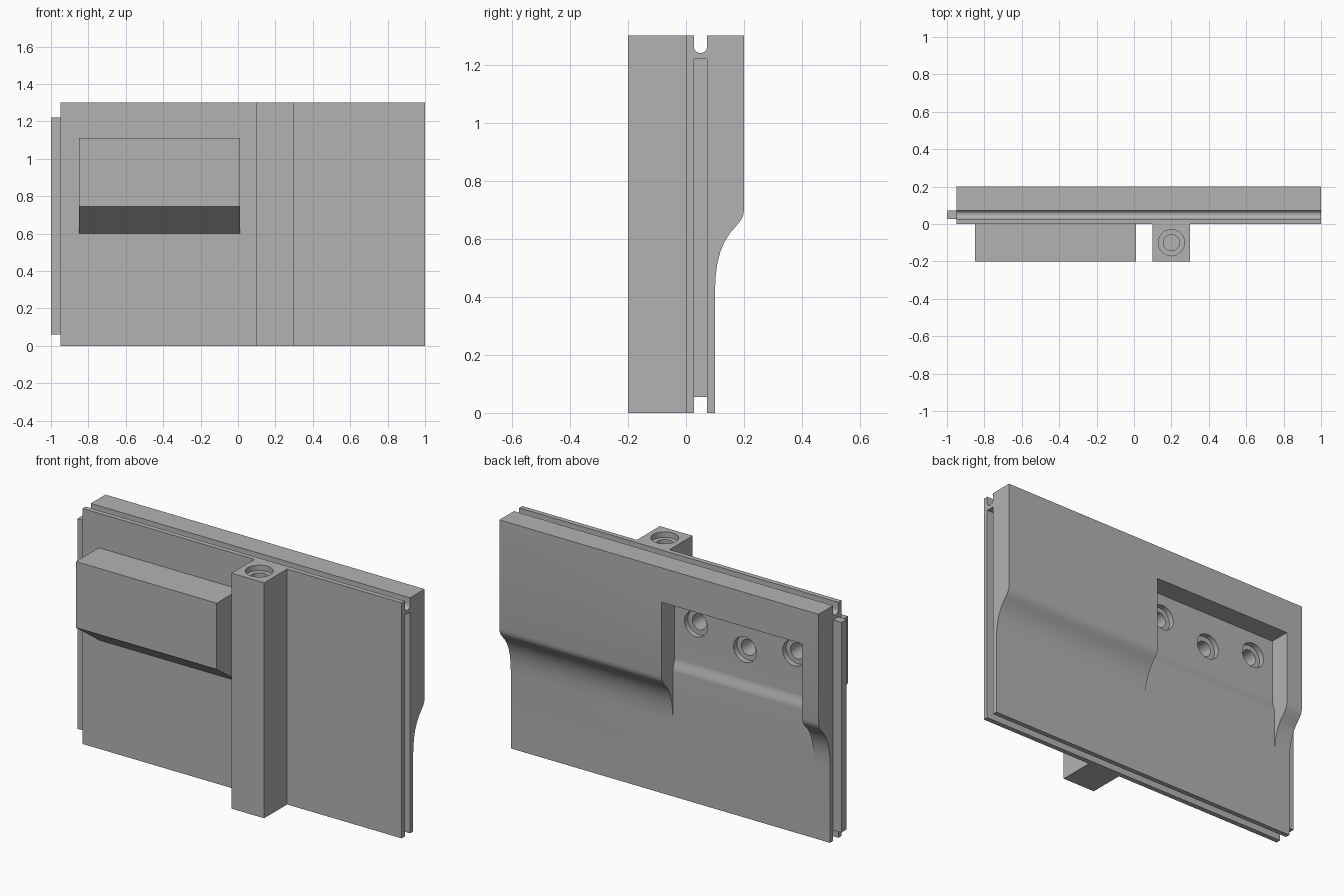
import bpy, bmesh, math
from mathutils import Vector, Matrix

cube = bpy.data.objects.get("Cube")
if cube:
    bpy.data.objects.remove(cube, do_unlink=True)

grey = bpy.data.materials.new("plain grey")
grey.use_nodes = True
COLOR = (0.45, 0.45, 0.45, 1)
grey.diffuse_color = COLOR
grey.node_tree.nodes["Principled BSDF"].inputs["Base Color"].default_value = COLOR


def finish(name, bm):
    bmesh.ops.recalc_face_normals(bm, faces=bm.faces[:])
    mesh = bpy.data.meshes.new(name)
    bm.to_mesh(mesh)
    bm.free()
    mesh.materials.append(grey)
    ob = bpy.data.objects.new(name, mesh)
    bpy.context.collection.objects.link(ob)
    return ob


def extrude_x(name, profile, x0, x1):
    """Sweep a (y, z) outline from x0 to x1."""
    bm = bmesh.new()
    face = bm.faces.new([bm.verts.new((x0, y, z)) for y, z in profile])
    res = bmesh.ops.extrude_face_region(bm, geom=[face])
    verts = [g for g in res["geom"] if isinstance(g, bmesh.types.BMVert)]
    bmesh.ops.translate(bm, verts=verts, vec=(x1 - x0, 0, 0))
    return finish(name, bm)


def box(name, x0, x1, y0, y1, z0, z1):
    return extrude_x(name, [(y0, z0), (y1, z0), (y1, z1), (y0, z1)], x0, x1)


def rod(name, start, end, radius):
    a, b = Vector(start), Vector(end)
    turn = (b - a).to_track_quat('Z', 'Y').to_matrix().to_4x4()
    bm = bmesh.new()
    bmesh.ops.create_cone(bm, cap_ends=True, segments=40, radius1=radius, radius2=radius,
                          depth=(b - a).length, matrix=Matrix.Translation((a + b) / 2) @ turn)
    return finish(name, bm)


def cut(target, cutters):
    """Subtract every cutter and bake the result."""
    for c in cutters:
        c.hide_render = True
        mod = target.modifiers.new("cut", 'BOOLEAN')
        mod.operation, mod.solver, mod.object = 'DIFFERENCE', 'EXACT', c
        bpy.context.view_layer.objects.active = target
        bpy.ops.object.modifier_apply(modifier=mod.name)


def s_curve(p0, p1, n=16):
    """Smooth step between two (y, z) points."""
    pts = []
    for i in range(n + 1):
        t = i / n
        s = t * t * (3 - 2 * t)
        pts.append((p0[0] + (p1[0] - p0[0]) * s, p0[1] + (p1[1] - p0[1]) * t))
    return pts


TOP, G0, G1 = 1.3, 0.027, 0.073        # panel height and groove sides
XL, XR = -0.85, 0.01                   # recess and front block span
mid, rad = (G0 + G1) / 2, (G1 - G0) / 2

# Panel: thick upper half, thin lower half, grooves on the top and bottom edges
round_groove = [(mid + rad * math.cos(a), 1.24 + rad - rad * math.sin(a))
                for a in [math.pi * i / 12 for i in range(13)]]
swell = [(0.1, 0.42), (0.102, 0.47), (0.108, 0.515), (0.118, 0.555), (0.133, 0.59),
         (0.152, 0.62), (0.174, 0.645), (0.19, 0.665), (0.197, 0.68), (0.2, 0.7)]
outline = ([(0, 0), (G0, 0), (G0, 0.055), (G1, 0.055), (G1, 0), (0.1, 0)] + swell
           + [(0.2, TOP), (G1, TOP)] + round_groove + [(G0, TOP), (0, TOP)])
panel = extrude_x("panel", outline, -0.95, 1)

# Front block with a sloped underside
block = extrude_x("front_block", [(-0.2, 0.745), (0, 0.6), (0, 1.11), (-0.2, 1.11)], XL, XR)

# Tongue on the right edge and post on the front
tongue = box("edge_tongue", -1, -0.94, G0, G1, 0.06, 1.22)
post = box("front_post", 0.1, 0.3, -0.2, 0, 0, TOP)

# Recess in the back, with a soft step in its floor
recess = extrude_x("recess_cutter", [(0.3, 0.3), (0.1, 0.3)]
                   + s_curve((0.1, 0.69), (0.085, 0.76)) + [(0.085, 1.11), (0.3, 1.11)], XL, XR)
slot = box("edge_slot_cutter", 0.95, 1.1, G0, G1, -0.1, 1.22)

# Counterbored holes in the recess floor
wide, narrow = [], []
for x, z in ((-0.12, 0.98), (-0.42, 0.92), (-0.72, 0.98)):
    wide.append(rod("hole_rim_cutter", (x, 0.055, z), (x, 0.15, z), 0.07))
    narrow.append(rod("hole_cutter", (x, -0.12, z), (x, 0.12, z), 0.043))
cut(panel, [recess, slot] + wide + narrow)
cut(block, narrow)

# Counterbored hole in the post top
rim = rod("post_rim_cutter", (0.2, -0.1, TOP - 0.03), (0.2, -0.1, TOP + 0.1), 0.07)
bore = rod("post_bore_cutter", (0.2, -0.1, TOP - 0.2), (0.2, -0.1, TOP + 0.1), 0.043)
cut(post, [rim, bore])

for c in [recess, slot, rim, bore] + wide + narrow:
    bpy.data.objects.remove(c, do_unlink=True)

for ob in (panel, block, post):
    bpy.ops.object.select_all(action='DESELECT')
    ob.select_set(True)
    bpy.context.view_layer.objects.active = ob
    bpy.ops.object.shade_smooth_by_angle(angle=math.radians(30))
